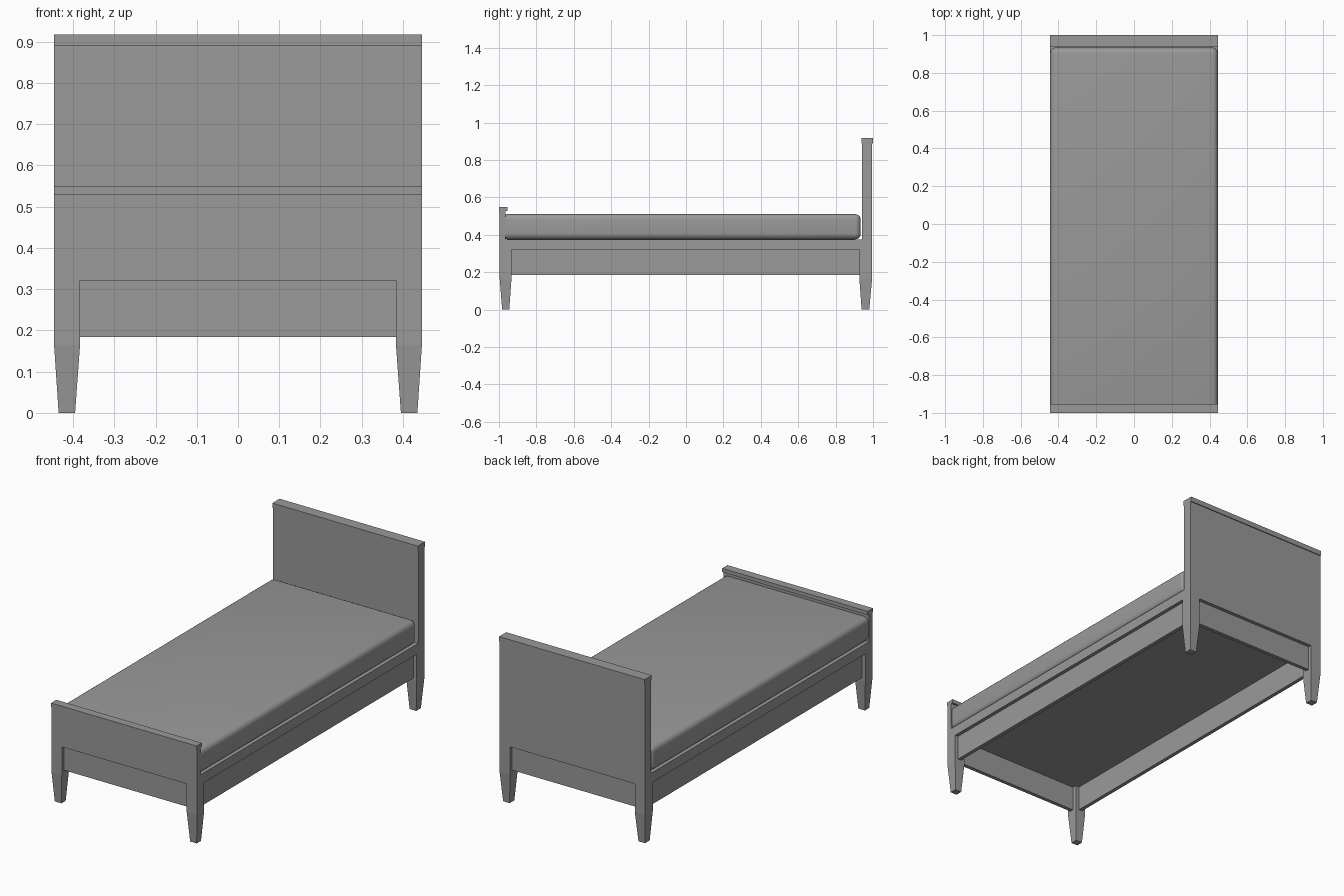
import bpy, bmesh

if "Cube" in bpy.data.objects:
    bpy.data.objects.remove(bpy.data.objects["Cube"])

# Dark grey paint used on every part
grey = bpy.data.materials.new("dark_grey")
grey.diffuse_color = (0.32, 0.32, 0.32, 1)
grey.use_nodes = True
grey.node_tree.nodes["Principled BSDF"].inputs["Base Color"].default_value = grey.diffuse_color


def box(name, x, y, z):
    """Axis-aligned box from (min, max) ranges."""
    bm = bmesh.new()
    bmesh.ops.create_cube(bm, size=1)
    for v in bm.verts:
        v.co = [r[0] if c < 0 else r[1] for c, r in zip(v.co, (x, y, z))]
    return finish(name, bm)


def finish(name, bm):
    bmesh.ops.recalc_face_normals(bm, faces=bm.faces)
    mesh = bpy.data.meshes.new(name)
    bm.to_mesh(mesh)
    bm.free()
    mesh.materials.append(grey)
    ob = bpy.data.objects.new(name, mesh)
    bpy.context.collection.objects.link(ob)
    return ob


def leg(name, side, y_top, y_foot):
    """Square post, straight above and tapered towards the foot."""
    sections = [(0.0, (0.395, 0.435), y_foot),
                (0.165, (0.383, 0.446), y_top),
                (RAIL_Z, (0.383, 0.446), y_top)]
    bm = bmesh.new()
    rings = []
    for z, (x0, x1), (y0, y1) in sections:
        rings.append([bm.verts.new((side * x, y, z)) for x, y in
                      ((x0, y0), (x1, y0), (x1, y1), (x0, y1))])
    for a, b in zip(rings, rings[1:]):
        for i in range(4):
            j = (i + 1) % 4
            bm.faces.new((a[i], a[j], b[j], b[i]))
    bm.faces.new(rings[0])
    bm.faces.new(rings[-1])
    return finish(name, bm)


W = 0.446        # half width
RAIL_Z = 0.321   # underside of the frame
APRON_Z = (0.184, RAIL_Z)

# Legs and side aprons
for side, word in ((-1, "left"), (1, "right")):
    leg(f"front_{word}_leg", side, (-0.996, -0.933), (-0.983, -0.945))
    leg(f"back_{word}_leg", side, (0.927, 0.995), (0.939, 0.980))
    box(f"{word}_apron", sorted((side * 0.405, side * 0.426)), (-0.94, 0.94), APRON_Z)

# End aprons, set back from the boards
box("front_apron", (-0.39, 0.39), (-0.976, -0.955), APRON_Z)
box("back_apron", (-0.39, 0.39), (0.954, 0.975), APRON_Z)

# Bed base
box("bed_base", (-W, W), (-0.966, 0.942), (RAIL_Z, 0.376))

# Footboard and headboard with caps
box("footboard", (-W, W), (-0.996, -0.966), (RAIL_Z, 0.528))
box("footboard_cap", (-W, W), (-1.0, -0.954), (0.528, 0.549))
box("headboard", (-W, W), (0.942, 0.995), (RAIL_Z, 0.889))
box("headboard_cap", (-W, W), (0.937, 1.0), (0.889, 0.917))

# Mattress with soft rounded edges, its foot end tucked into the footboard
mattress = box("mattress", (-0.444, 0.444), (-0.985, 0.934), (0.376, 0.511))
bevel = mattress.modifiers.new("rounding", 'BEVEL')
bevel.width = 0.03
bevel.segments = 5
for p in mattress.data.polygons:
    p.use_smooth = True
